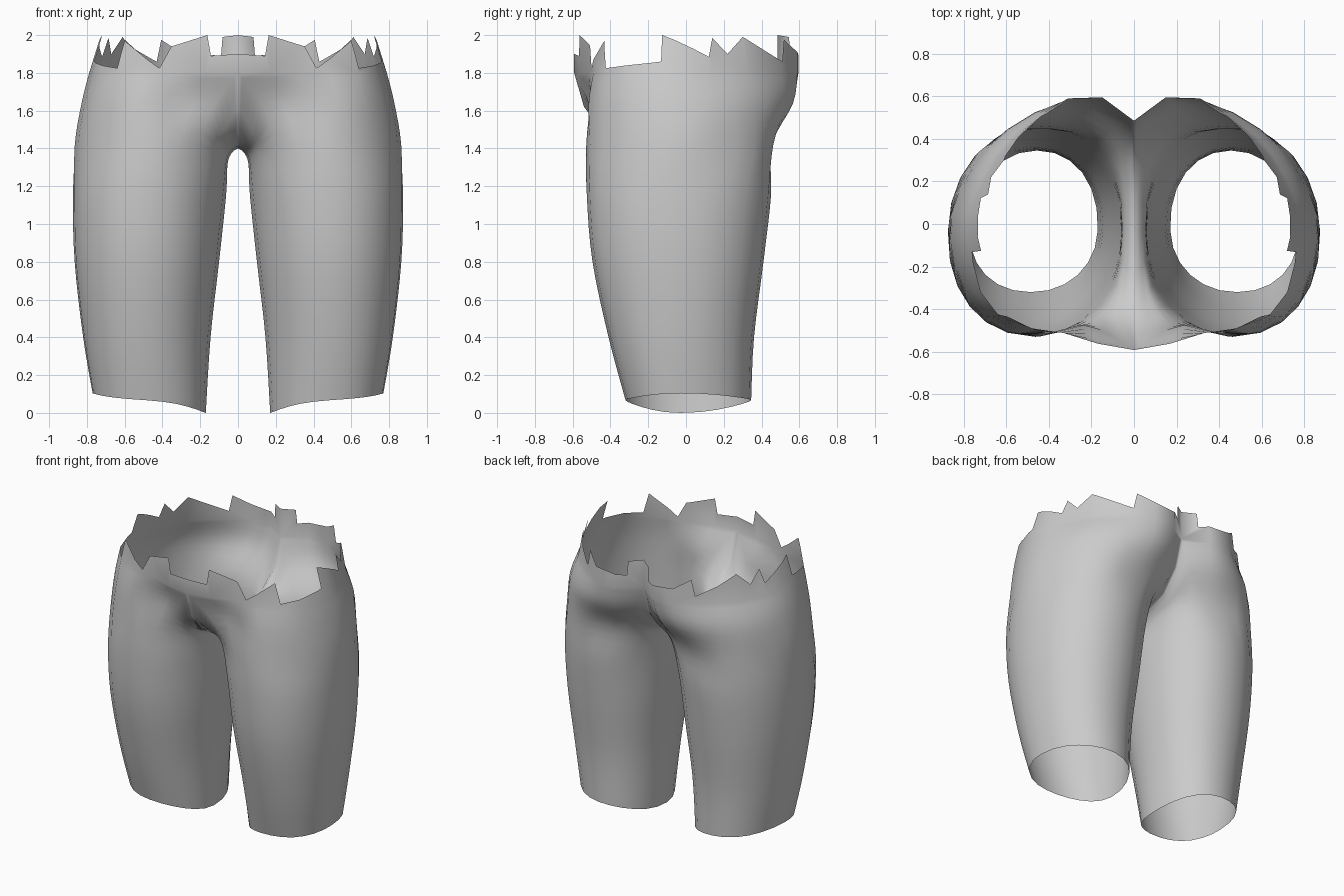
import bpy, bmesh, math
from mathutils import Vector

if "Cube" in bpy.data.objects:
    bpy.data.objects.remove(bpy.data.objects["Cube"])

N = 24          # columns around one leg (0 = outer side, 6 = back, 12 = inner, 18 = front)
STEPS = 4       # rows between control rings
WAIST = 1.80    # height where the torn edge begins


def leg_ring(z, x_in, x_out, y_front, y_back, skew, hem=False):
    """Slightly skewed oval section of one thigh."""
    cy = -0.03
    cx, half = (x_in + x_out) / 2, (x_out - x_in) / 2
    rx = math.sqrt(half ** 2 - skew ** 2)
    ring = []
    for k in range(N):
        a = math.tau * k / N
        c = math.copysign(abs(math.cos(a)) ** .94, math.cos(a))
        s = math.copysign(abs(math.sin(a)) ** .94, math.sin(a))
        ry = (y_back - cy) if s > 0 else (cy - y_front)
        h = 0.052 + 0.022 * c + 0.03 * c ** 3 + 0.015 * s * s if hem else z
        ring.append(Vector((cx + rx * c - skew * s, cy + ry * s, h)))
    return ring


def spline(p0, p1, p2, p3, t):
    return 0.5 * (2 * p1 + (p2 - p0) * t + (2 * p0 - 5 * p1 + 4 * p2 - p3) * t * t
                  + (3 * p1 - p0 - 3 * p2 + p3) * t ** 3)


# Plan outlines from front to back round the outside: buttock fold, hips, waist
fold_xy = [(.22, -.455), (.32, -.50), (.44, -.528), (.58, -.508), (.70, -.435), (.795, -.32),
           (.845, -.19), (.864, -.07), (.857, .05), (.82, .16), (.765, .27), (.695, .365),
           (.60, .435), (.49, .462), (.37, .455), (.26, .44), (.17, .40)]
hip_xy = [(.12, -.515), (.235, -.475), (.38, -.508), (.53, -.515), (.67, -.435), (.765, -.32),
          (.81, -.19), (.828, -.07), (.82, .05), (.79, .155), (.745, .26), (.68, .355),
          (.59, .445), (.465, .525), (.32, .567), (.18, .56), (.07, .475)]
waist_xy = [(0, -.592), (.17, -.562), (.33, -.512), (.49, -.49), (.64, -.43), (.73, -.32),
            (.772, -.18), (.788, -.06), (.77, .04), (.74, .13), (.695, .22), (.64, .32),
            (.56, .41), (.45, .50), (.31, .59), (.15, .595), (0, .485)]
# Inner side from back to front (x, y, z): below the crotch, beside it, and its centre line
fold_in = [(.11, .33, 1.39), (.075, .23, 1.35), (.057, .10, 1.325), (.055, -.04, 1.32),
           (.062, -.17, 1.33), (.085, -.29, 1.36), (.135, -.385, 1.40)]
hip_in = [(.045, .39, 1.51), (.038, .26, 1.42), (.03, .11, 1.385), (.03, -.05, 1.38),
          (.035, -.20, 1.39), (.05, -.34, 1.42), (.075, -.45, 1.50)]
seam_in = [(0, .43, 1.61), (0, .30, 1.46), (0, .12, 1.405), (0, -.06, 1.40),
           (0, -.25, 1.412), (0, -.42, 1.47), (0, -.54, 1.62)]


def body_ring(outline, z, inner):
    ring = [None] * N
    for i, (x, y) in enumerate(outline):
        ring[(16 + i) % N] = Vector((x, y, z))
    for i, p in enumerate(inner):
        ring[9 + i] = Vector(p)
    return ring


rings = [
    leg_ring(0.05, .17, .77, -.32, .345, .015, hem=True),
    leg_ring(0.40, .145, .82, -.41, .36, .015),
    leg_ring(0.80, .10, .865, -.495, .41, .015),
    leg_ring(1.15, .063, .874, -.525, .45, .015),
    body_ring(fold_xy, 1.42, fold_in),
    body_ring(hip_xy, 1.64, hip_in),
    body_ring(waist_xy, WAIST, seam_in),
]

# Loft the half body through the control rings
bm = bmesh.new()
rows = []
last = len(rings) - 1
for i in range(last):
    for j in range(STEPS + (i == last - 1)):
        quad = [rings[min(max(i + d, 0), last)] for d in (-1, 0, 1, 2)]
        row = [spline(*[r[k] for r in quad], j / STEPS) for k in range(N)]
        rows.append([bm.verts.new((max(p.x, 0), p.y, p.z)) for p in row])
for a, b in zip(rows, rows[1:]):
    for k in range(N):
        m = (k + 1) % N
        bm.faces.new((a[k], a[m], b[m], b[k]))

# Torn waist edge: (position along the waist outline, height)
torn = [(0, 1.90), (.85, 1.89), (.97, 2.0), (2.2, 1.94), (2.55, 1.825), (3.96, 1.97), (4.05, 1.825),
        (6.4, 1.86), (6.45, 2.0), (8.9, 1.885), (9.1, 1.985), (10, 1.90), (10.8, 1.99),
        (13.1, 1.86), (13.2, 1.975), (14, 1.91), (15.4, 1.89), (15.45, 1.99), (16, 2.0)]


def torn_height(t):
    for (t0, z0), (t1, z1) in zip(torn, torn[1:]):
        if t0 <= t <= t1:
            return z0 + (z1 - z0) * (t - t0) / (t1 - t0)


stops = sorted({t for t, _ in torn} | set(range(17)))
edge = {}
for t in stops:
    i = min(int(t), 15)
    x, y = Vector(waist_xy[i]).lerp(Vector(waist_xy[i + 1]), t - i)
    z = torn_height(t)
    edge[t] = bm.verts.new((x * (1 - .5 * x * (z - WAIST)), y, z))
for i in range(16):
    top = [edge[t] for t in reversed(stops) if i <= t <= i + 1]
    bm.faces.new([rows[-1][(16 + i) % N], rows[-1][(17 + i) % N]] + top)

# Make the outer thigh face outwards
bmesh.ops.recalc_face_normals(bm, faces=bm.faces)
bm.faces.ensure_lookup_table()
if bm.faces[0].normal.x < 0:
    bmesh.ops.reverse_faces(bm, faces=bm.faces)
for f in bm.faces:
    f.smooth = True

mesh = bpy.data.meshes.new("hips_and_thighs")
bm.to_mesh(mesh)
bm.free()
body = bpy.data.objects.new("hips_and_thighs", mesh)
bpy.context.collection.objects.link(body)

# Mirror to the other leg
mirror = body.modifiers.new("mirror", 'MIRROR')
mirror.use_axis[0] = True
mirror.use_clip = True
mirror.merge_threshold = 0.001
